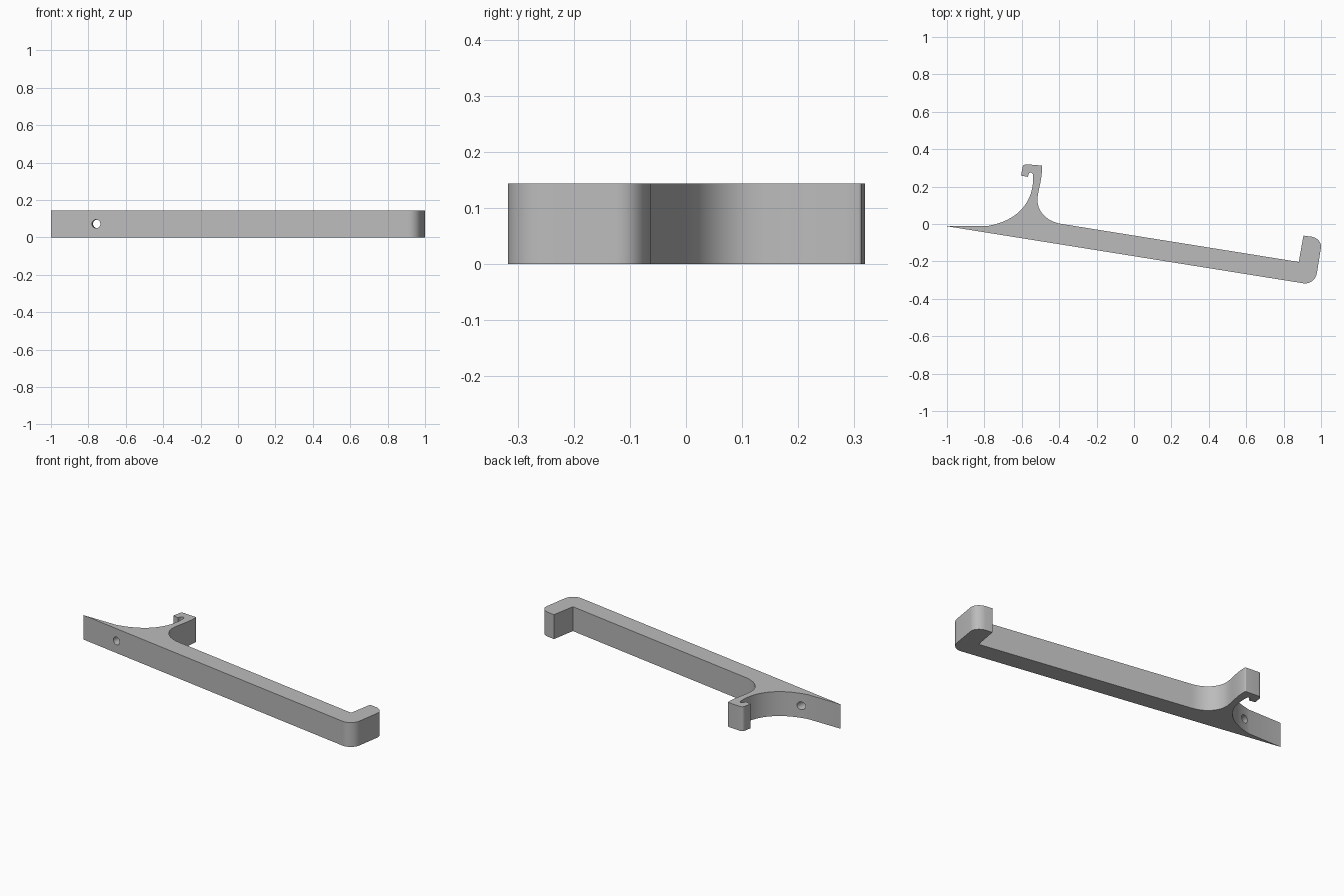
import bpy, bmesh, math
from mathutils import Vector, Matrix

if "Cube" in bpy.data.objects:
    bpy.data.objects.remove(bpy.data.objects["Cube"], do_unlink=True)

HEIGHT = 0.144

# Single grey material
grey = bpy.data.materials.new("plain grey")
grey.use_nodes = True
grey.diffuse_color = (0.5, 0.5, 0.5, 1)
grey.node_tree.nodes["Principled BSDF"].inputs["Base Color"].default_value = (0.5, 0.5, 0.5, 1)

outline = []


def line(*points):
    outline.extend(Vector(p) for p in points)


def curve(c1, c2, end, steps=12):
    """Cubic curve from the last outline point."""
    a, b, c, d = outline[-1].copy(), Vector(c1), Vector(c2), Vector(end)
    for i in range(1, steps + 1):
        t = i / steps
        s = 1 - t
        outline.append(a * s**3 + b * 3 * s * s * t + c * 3 * s * t * t + d * t**3)


# Long bar underside and rounded outer corner of the end hook
line((-1, -0.012), (0.905, -0.317))
curve((0.94, -0.322), (0.972, -0.298), (0.978, -0.262))
line((0.999, -0.13))
curve((1.004, -0.098), (0.982, -0.075), (0.95, -0.068))
line((0.906, -0.062), (0.881, -0.203))
# Bar top and fillet up into the small clip
line((-0.385, 0.0))
curve((-0.47, 0.012), (-0.52, 0.072), (-0.516, 0.135))
curve((-0.513, 0.18), (-0.495, 0.225), (-0.492, 0.285))
line((-0.491, 0.308))
curve((-0.492, 0.312), (-0.494, 0.313), (-0.498, 0.313), 4)
line((-0.575, 0.319))
curve((-0.588, 0.319), (-0.594, 0.313), (-0.596, 0.303), 6)
line((-0.604, 0.259), (-0.567, 0.252), (-0.563, 0.268))
curve((-0.56, 0.277), (-0.542, 0.279), (-0.54, 0.262), 6)
# Inner side of the clip sweeping down to the thin tip
curve((-0.536, 0.19), (-0.555, 0.13), (-0.6, 0.08))
curve((-0.65, 0.025), (-0.72, 0.0), (-0.79, -0.012))

# Extruded bracket body
bm = bmesh.new()
base = bm.faces.new([bm.verts.new((p.x, p.y, 0)) for p in outline])
top = bmesh.ops.extrude_face_region(bm, geom=[base])
bmesh.ops.translate(bm, vec=(0, 0, HEIGHT),
                    verts=[g for g in top["geom"] if isinstance(g, bmesh.types.BMVert)])
bmesh.ops.recalc_face_normals(bm, faces=bm.faces[:])
mesh = bpy.data.meshes.new("hook_bracket")
bm.to_mesh(mesh)
bm.free()
mesh.materials.append(grey)
bracket = bpy.data.objects.new("hook_bracket", mesh)
bpy.context.collection.objects.link(bracket)

# Screw hole square to the bar
bm = bmesh.new()
bmesh.ops.create_cone(bm, cap_ends=True, segments=32, radius1=0.023, radius2=0.023, depth=0.3,
                      matrix=Matrix.Translation((-0.755, -0.03, HEIGHT / 2))
                      @ Matrix.Rotation(math.atan2(-0.305, 1.905), 4, "Z")
                      @ Matrix.Rotation(math.pi / 2, 4, "X"))
mesh = bpy.data.meshes.new("hole_cutter")
bm.to_mesh(mesh)
bm.free()
mesh.materials.append(grey)
cutter = bpy.data.objects.new("hole_cutter", mesh)
bpy.context.collection.objects.link(cutter)
cutter.hide_render = True

cut = bracket.modifiers.new("screw hole", "BOOLEAN")
cut.operation = "DIFFERENCE"
cut.solver = "EXACT"
cut.object = cutter
bpy.ops.object.select_all(action="DESELECT")
bracket.select_set(True)
bpy.context.view_layer.objects.active = bracket
bpy.ops.object.modifier_apply(modifier=cut.name)
bpy.data.objects.remove(cutter, do_unlink=True)
bpy.ops.object.shade_smooth_by_angle(angle=math.radians(30))
